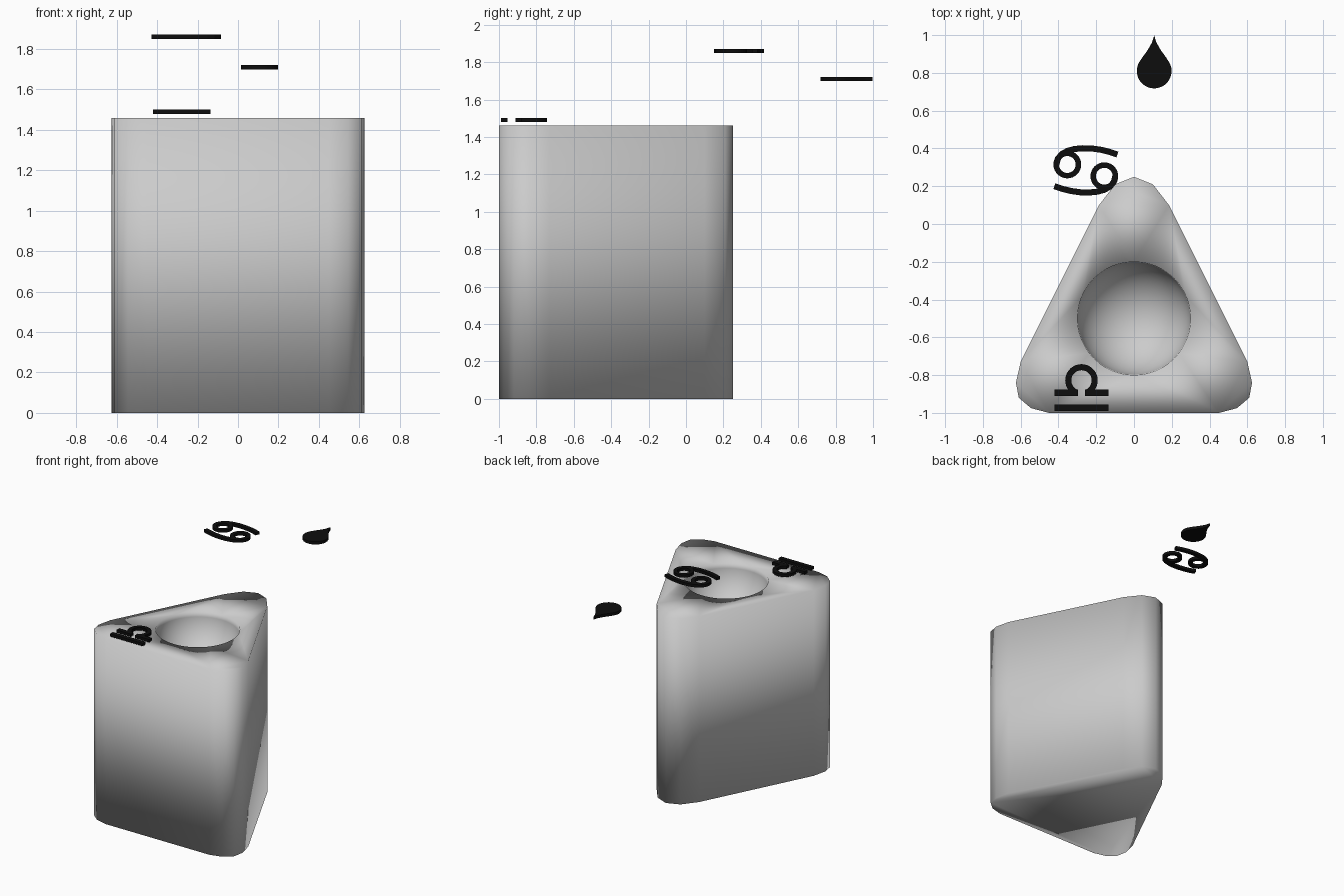
import bpy, bmesh
from math import sin, cos, pi, radians

if "Cube" in bpy.data.objects:
    bpy.data.objects.remove(bpy.data.objects["Cube"])

ink = bpy.data.materials.new("black")
ink.diffuse_color = (0.004, 0.004, 0.004, 1)
ink.use_nodes = True
ink.node_tree.nodes["Principled BSDF"].inputs["Base Color"].default_value = ink.diffuse_color


def finish(bm, name, smooth=False, mat=None):
    bmesh.ops.recalc_face_normals(bm, faces=bm.faces)
    for f in bm.faces:
        f.smooth = smooth
    me = bpy.data.meshes.new(name)
    bm.to_mesh(me)
    bm.free()
    ob = bpy.data.objects.new(name, me)
    bpy.context.collection.objects.link(ob)
    if mat:
        me.materials.append(mat)
    return ob


def arc(cx, cy, r, a0, a1, n):
    return [(cx + r * cos(radians(a0 + (a1 - a0) * i / n)),
             cy + r * sin(radians(a0 + (a1 - a0) * i / n))) for i in range(n + 1)]


def bridge(bm, a, b):
    n = len(a)
    for i in range(n):
        bm.faces.new((a[i], a[(i + 1) % n], b[(i + 1) % n], b[i]))


def plate(bm, pts, z, t=0.022):
    # solid flat plate from an outline
    lo = [bm.verts.new((x, y, z - t / 2)) for x, y in pts]
    hi = [bm.verts.new((x, y, z + t / 2)) for x, y in pts]
    bm.faces.new(lo[::-1])
    bm.faces.new(hi)
    bridge(bm, lo, hi)


def stroke(bm, pts, w, z, closed=False, t=0.022):
    # flat band of width w following a path
    n = len(pts)
    rows = []
    for i, (x, y) in enumerate(pts):
        p = pts[(i - 1) % n] if closed or i > 0 else pts[i]
        q = pts[(i + 1) % n] if closed or i < n - 1 else pts[i]
        dx, dy = q[0] - p[0], q[1] - p[1]
        d = (dx * dx + dy * dy) ** 0.5
        ox, oy = -dy / d * w / 2, dx / d * w / 2
        rows.append([bm.verts.new(c) for c in (
            (x + ox, y + oy, z - t / 2), (x - ox, y - oy, z - t / 2),
            (x - ox, y - oy, z + t / 2), (x + ox, y + oy, z + t / 2))])
    for i in range(n if closed else n - 1):
        bridge(bm, rows[i], rows[(i + 1) % n])
    if not closed:
        bm.faces.new(rows[0])
        bm.faces.new(rows[-1][::-1])


# Rounded triangular block with a round bowl sunk in its top
H = 1.46
half = [(0.10, 0.21), (0.185, 0.10), (0.60, -0.73), (0.625, -0.84),
        (0.61, -0.92), (0.545, -0.975), (0.45, -1.0)]
outline = [(0, 0.25)] + half + [(-x, y) for x, y in reversed(half)]
bm = bmesh.new()
low = [bm.verts.new((x, y, 0)) for x, y in outline]
top = [bm.verts.new((x, y, H)) for x, y in outline]
bm.faces.new(low)
bridge(bm, low, top)
N, RINGS, R, CY = 48, 12, 0.30, -0.5
rings = []
for k in range(RINGS):
    a = k / RINGS * pi / 2
    rings.append([bm.verts.new((x, y, H - R * sin(a)))
                  for x, y in arc(0, CY, R * cos(a), 0, 360, N)[:-1]])
for a, b in zip(rings, rings[1:]):
    bridge(bm, a, b)
pole = bm.verts.new((0, CY, H - R))
for i in range(N):
    bm.faces.new((rings[-1][i], rings[-1][(i + 1) % N], pole))
edges = [bm.edges.get((r[i], r[(i + 1) % len(r)])) for r in (top, rings[0]) for i in range(len(r))]
bmesh.ops.triangle_fill(bm, use_beauty=True, use_dissolve=False, edges=edges, normal=(0, 0, 1))
finish(bm, "triangular_block", smooth=True)

# Floating drop
bm = bmesh.new()
dx = 0.107
side = [(0.012, 0.96), (0.035, 0.92), (0.062, 0.883)]
drop = [(dx, 0.998)] + [(dx - x, y) for x, y in side]
drop += arc(dx, 0.81, 0.092, 152, 388, 28)
drop += [(dx + x, y) for x, y in reversed(side)]
plate(bm, drop, 1.71)
finish(bm, "water_drop", mat=ink)

# Floating pair of curled claws, point-symmetric about its centre
bm = bmesh.new()
CX, CYS, Z = -0.255, 0.284, 1.86
sweep = [(-0.156, 0.03), (-0.148, 0.062), (-0.128, 0.086), (-0.097, 0.103), (-0.06, 0.113),
         (-0.02, 0.117), (0.03, 0.116), (0.08, 0.109), (0.125, 0.098), (0.167, 0.084)]
for s in (1, -1):
    stroke(bm, [(CX + s * x, CYS + s * y) for x, y in sweep], 0.032, Z)
    stroke(bm, arc(CX - s * 0.098, CYS + s * 0.031, 0.059, 0, 360, 32)[:-1], 0.029, Z, closed=True)
finish(bm, "curled_claws", mat=ink)

# Floating balance: arch with two feet over a bar
bm = bmesh.new()
BX, Z = -0.278, 1.49
stroke(bm, arc(BX, -0.828, 0.07, -62, 242, 30), 0.032, Z)
for s in (1, -1):
    stroke(bm, [(BX + s * 0.018, -0.893), (BX + s * 0.142, -0.893)], 0.035, Z)
stroke(bm, [(BX - 0.142, -0.972), (BX + 0.142, -0.972)], 0.035, Z)
finish(bm, "balance_arch", mat=ink)
